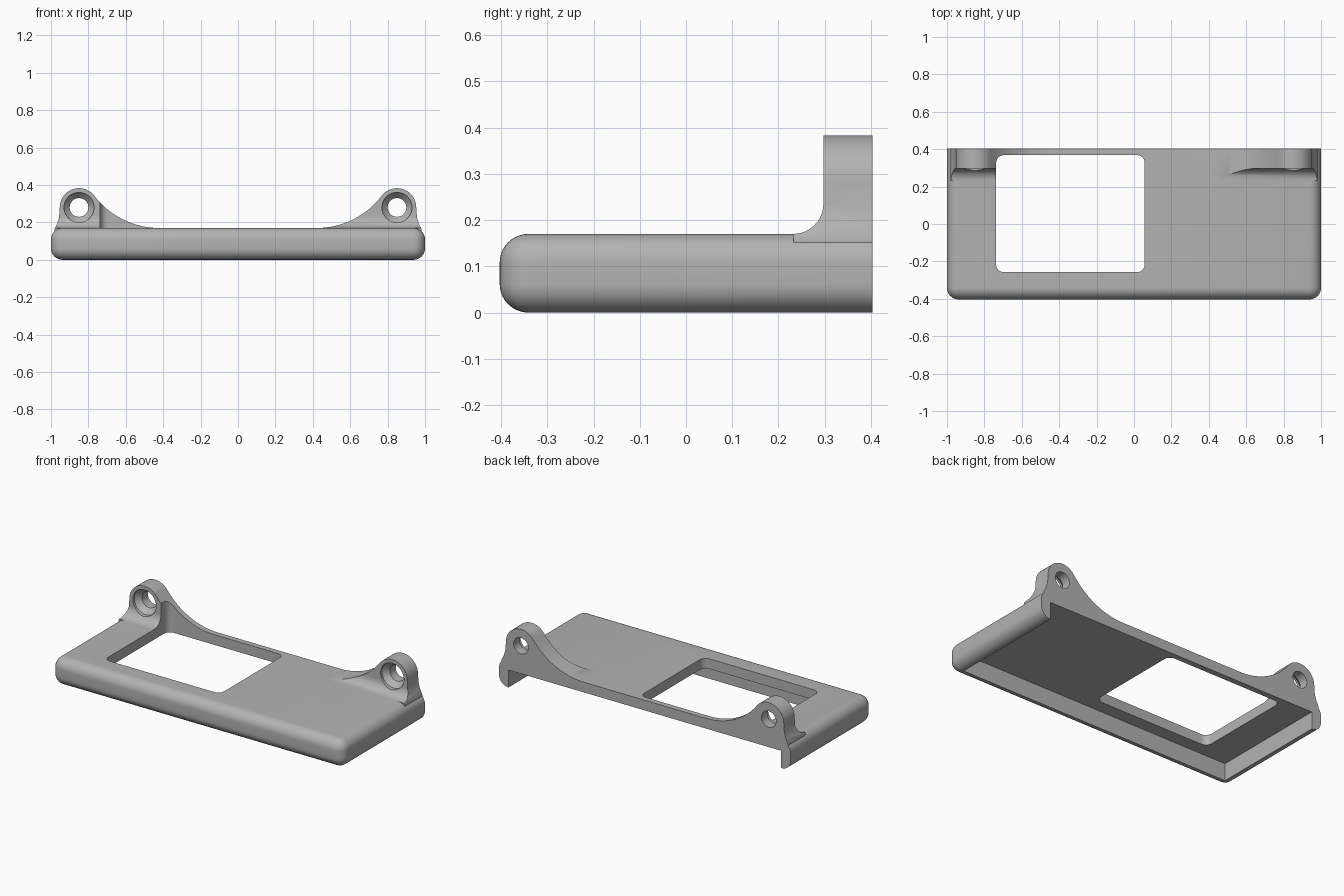
import bpy, bmesh, math
from mathutils import Vector

if "Cube" in bpy.data.objects:
    bpy.data.objects.remove(bpy.data.objects["Cube"])

BACK, TOP, PLATE_Z = 0.403, 0.17, 0.107
BOSS_X, BOSS_Z, BOSS_R, BOSS_Y = 0.85, 0.28, 0.103, 0.297

grey = bpy.data.materials.new("matte_grey")
grey.diffuse_color = (0.45, 0.45, 0.45, 1)
grey.use_nodes = True
grey.node_tree.nodes["Principled BSDF"].inputs["Base Color"].default_value = grey.diffuse_color


def finish(name, bm):
    bmesh.ops.recalc_face_normals(bm, faces=bm.faces)
    me = bpy.data.meshes.new(name)
    bm.to_mesh(me)
    bm.free()
    ob = bpy.data.objects.new(name, me)
    bpy.context.collection.objects.link(ob)
    me.materials.append(grey)
    return ob


def prism(name, pts, axis, a, b):
    """Extrude a closed 2D outline along an axis from a to b."""
    place = {"x": lambda p, t: (t, p[0], p[1]),
             "y": lambda p, t: (p[0], t, p[1]),
             "z": lambda p, t: (p[0], p[1], t)}[axis]
    bm = bmesh.new()
    face = bm.faces.new([bm.verts.new(place(p, a)) for p in pts])
    ext = bmesh.ops.extrude_face_region(bm, geom=[face])["geom"]
    move = Vector(place((0, 0), b - a))
    bmesh.ops.translate(bm, verts=[g for g in ext if isinstance(g, bmesh.types.BMVert)], vec=move)
    return finish(name, bm)


def rect(x0, x1, y0, y1):
    return [(x0, y0), (x1, y0), (x1, y1), (x0, y1)]


def arc(cx, cy, r, a0, a1, n):
    return [(cx + r * math.cos(math.radians(a0 + (a1 - a0) * i / n)),
             cy + r * math.sin(math.radians(a0 + (a1 - a0) * i / n))) for i in range(n + 1)]


def rounded_rect(x0, x1, y0, y1, r):
    return (arc(x1 - r, y1 - r, r, 0, 90, 6) + arc(x0 + r, y1 - r, r, 90, 180, 6)
            + arc(x0 + r, y0 + r, r, 180, 270, 6) + arc(x1 - r, y0 + r, r, 270, 360, 6))


def boolean(target, tool, op):
    m = target.modifiers.new(op.lower(), "BOOLEAN")
    m.operation, m.solver, m.object = op, "EXACT", tool
    bpy.context.view_layer.objects.active = target
    bpy.ops.object.modifier_apply(modifier=m.name)
    bpy.data.objects.remove(tool)


# Main shell: rounded everywhere except the flat back
body = prism("cover_plate", rect(-1, 1, -BACK, BACK), "z", 0, TOP)
bm = bmesh.new()
bm.from_mesh(body.data)
edges = [e for e in bm.edges if not any(v.co.y > 0 for v in e.verts)
         or abs(e.verts[0].co.y - e.verts[1].co.y) > 0.1]
bmesh.ops.bevel(bm, geom=edges, offset=0.062, segments=10, profile=0.5, affect="EDGES")
bm.to_mesh(body.data)
bm.free()

# Underside cavity, open at the back
boolean(body, prism("cavity", rect(-0.935, 0.935, -0.338, 0.6), "z", -0.1, PLATE_Z), "DIFFERENCE")

# Mounting ears: boss outline with a curved web sweeping down to the plate
WEB_X = 0.42
d = BOSS_X - WEB_X
h = BOSS_Z - TOP
web_r = (d * d + h * h - BOSS_R ** 2) / (2 * (BOSS_R + h))
tang = math.degrees(math.atan2(TOP + web_r - BOSS_Z, WEB_X - BOSS_X))
outline = [(0.982, 0.12), (0.982, 0.162), (0.968, 0.19), (0.957, 0.225)]
outline += arc(BOSS_X, BOSS_Z, BOSS_R, 0, tang, 20)
outline += arc(WEB_X, TOP + web_r, web_r, tang - 180, -90, 16)[1:]
outline += [(WEB_X, 0.12)]

# Fillet at the front foot of each ear (space above the curve is cut away)
FR = 0.065
above_fillet = [(BOSS_Y, 0.6)] + arc(BOSS_Y - FR, TOP + FR, FR, 0, -90, 10) + [(0.1, TOP), (0.1, 0.6)]

for side, label in ((-1, "left"), (1, "right")):
    pts = [(side * x, z) for x, z in outline]
    ear = prism(label + "_ear", pts, "y", BOSS_Y - FR, BACK)
    boolean(ear, prism("fillet_space", above_fillet, "x", -1.5, 1.5), "DIFFERENCE")
    boolean(body, ear, "UNION")
    # Countersunk screw hole turned about the y axis
    bm = bmesh.new()
    rings = []
    for r, y in ((0.08, 0.2), (0.08, 0.312), (0.05, 0.345), (0.05, 0.5)):
        rings.append([bm.verts.new((x, y, z)) for x, z in
                      arc(side * BOSS_X, BOSS_Z, r, 0, 360, 40)[:-1]])
    for r0, r1 in zip(rings, rings[1:]):
        for i in range(40):
            j = (i + 1) % 40
            bm.faces.new((r0[i], r0[j], r1[j], r1[i]))
    bm.faces.new(rings[0])
    bm.faces.new(rings[-1])
    boolean(body, finish("screw_hole", bm), "DIFFERENCE")

# Display window, cut upwards through the left web as well
boolean(body, prism("window", rounded_rect(-0.737, 0.057, -0.257, 0.368, 0.04), "z", 0.05, 0.6),
        "DIFFERENCE")

bpy.ops.object.select_all(action="DESELECT")
body.select_set(True)
bpy.context.view_layer.objects.active = body
bpy.ops.object.shade_smooth_by_angle(angle=math.radians(30))
